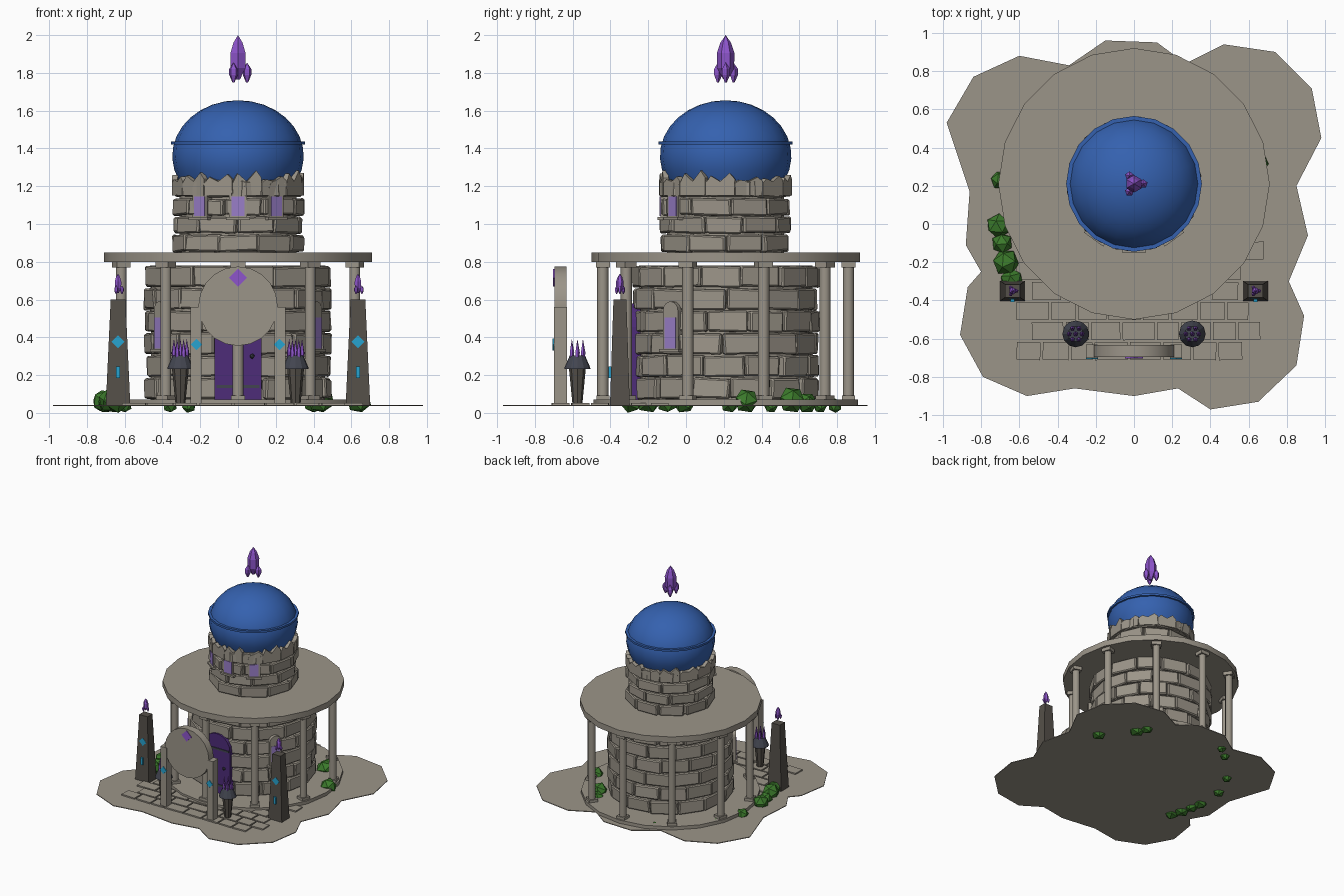
import bpy, bmesh, math, random
from mathutils import Matrix, Vector

random.seed(4)
cube = bpy.data.objects.get("Cube")
if cube:
    bpy.data.objects.remove(cube)

AXIS = Vector((0, 0.21, 0))   # tower axis
T = Matrix.Translation


def material(name, rgb):
    m = bpy.data.materials.new(name)
    m.use_nodes = True
    m.diffuse_color = (*rgb, 1)
    m.node_tree.nodes["Principled BSDF"].inputs["Base Color"].default_value = (*rgb, 1)
    return m


stone = material("stone", (0.33, 0.30, 0.25))
dark_stone = material("dark stone", (0.09, 0.08, 0.067))
slate = material("slate", (0.055, 0.06, 0.08))
blue = material("dome blue", (0.035, 0.12, 0.43))
violet = material("crystal violet", (0.27, 0.09, 0.6))
lavender = material("window lavender", (0.32, 0.21, 0.58))
door_purple = material("door purple", (0.075, 0.025, 0.19))
cyan = material("rune cyan", (0.02, 0.37, 0.63))
green = material("leaf green", (0.045, 0.2, 0.025))


def make(name, bm, mat, smooth=None, bevel=0):
    bmesh.ops.remove_doubles(bm, verts=bm.verts, dist=1e-5)
    bmesh.ops.recalc_face_normals(bm, faces=bm.faces)
    mesh = bpy.data.meshes.new(name)
    bm.to_mesh(mesh)
    bm.free()
    mesh.materials.append(mat)
    ob = bpy.data.objects.new(name, mesh)
    bpy.context.collection.objects.link(ob)
    if smooth:
        bpy.ops.object.select_all(action='DESELECT')
        ob.select_set(True)
        bpy.context.view_layer.objects.active = ob
        bpy.ops.object.shade_smooth_by_angle(angle=math.radians(smooth))
    if bevel:
        mod = ob.modifiers.new("Bevel", 'BEVEL')
        mod.width, mod.segments = bevel, 1
    return ob


def box(bm, mat, size):
    return bmesh.ops.create_cube(bm, size=1, matrix=mat @ Matrix.Diagonal((*size, 1)))["verts"]


def lathe(bm, profile, sides, loc=(0, 0, 0), scale=1, mat=Matrix()):
    """Revolve (radius, height) pairs about z; first vertex at +y."""
    rings = []
    for r, z in profile:
        rings.append([bm.verts.new(T(loc) @ mat @ Vector((
            r * scale * math.sin(2 * math.pi * i / sides),
            r * scale * math.cos(2 * math.pi * i / sides), z * scale))) for i in range(sides)])
    for a, b in zip(rings, rings[1:]):
        for i in range(sides):
            j = (i + 1) % sides
            bm.faces.new((a[i], a[j], b[j], b[i]))
    for ring, (r, z) in ((rings[0], profile[0]), (rings[-1], profile[-1])):
        if r > 0.001:
            bm.faces.new(ring)


def plate(bm, pts, depth, mat):
    """Extrude an (x, z) outline by depth towards -y."""
    back = [bm.verts.new(mat @ Vector((x, 0, z))) for x, z in pts]
    front = [bm.verts.new(mat @ Vector((x, -depth, z))) for x, z in pts]
    bm.faces.new(back)
    bm.faces.new(front)
    for i in range(len(pts)):
        j = (i + 1) % len(pts)
        bm.faces.new((back[i], back[j], front[j], front[i]))


def arch(w, h, n=8):
    arc = [(w * math.cos(math.pi * i / n), h - w + w * math.sin(math.pi * i / n)) for i in range(n + 1)]
    return [(-w, 0), (w, 0)] + arc


def on_wall(deg, r, z):
    return T(AXIS + Vector((0, 0, z))) @ Matrix.Rotation(math.radians(deg), 4, 'Z') @ T((0, -r, 0))


# Ground sheet with lobed outline
outline = [(-.56, .90), (-.31, .86), (0, .90), (.23, .86), (.40, .97), (.65, .93), (.85, .74), (.89, .48),
           (.81, .30), (.91, .06), (.85, -.20), (.98, -.45), (.93, -.71), (.74, -.90), (.47, -.94),
           (.27, -.84), (.12, -.95), (-.15, -.96), (-.34, -.83), (-.60, -.88), (-.84, -.77),
           (-.98, -.53), (-.86, -.17), (-.88, .11), (-.80, .25), (-.87, .33), (-.91, .58), (-.79, .80)]
bm = bmesh.new()
plate(bm, outline, 0.006, T((0, 0, 0.042)) @ Matrix.Rotation(-math.pi / 2, 4, 'X') @ Matrix.Diagonal((1, -1, -1, 1)))
make("ground", bm, stone)

# Paving slabs outside the plinth
bm = bmesh.new()
for row in range(6):
    y = -0.665 + row * 0.105
    x = -0.62 + 0.08 * (row % 2)
    while x < 0.6:
        w = random.uniform(0.12, 0.19)
        c = Vector((x + w / 2, y, 0.046))
        if (c - AXIS).xy.length > 0.66 and abs(c.x) < 0.62 and (row < 3 or c.x > -0.6):
            box(bm, T(c) @ Matrix.Rotation(random.uniform(-.04, .04), 4, 'Z'), (w - 0.012, 0.092, 0.014))
        x += w
make("paving", bm, stone)

# Plinth and roof slab
for name, r, z0, z1 in (("plinth", 0.70, 0.04, 0.07), ("roof_slab", 0.71, 0.80, 0.85)):
    bm = bmesh.new()
    lathe(bm, [(r, z0), (r, z1)], 20, AXIS)
    make(name, bm, stone, 30)

# Ring of ten columns
bm = bmesh.new()
for i in range(10):
    m = on_wall(i * 36, 0.65, 0)
    lathe(bm, [(0.03, 0.07), (0.03, 0.80)], 10, mat=m)
    box(bm, m @ T((0, 0, 0.785)), (0.08, 0.075, 0.03))
    box(bm, m @ T((0, 0, 0.08)), (0.075, 0.07, 0.025))
make("columns", bm, stone, 40)


# Brick walls
def brick_wall(name, r, z0, z1, rows, count):
    bm = bmesh.new()
    lathe(bm, [(r - 0.025, z0), (r - 0.025, z1)], 20, AXIS)
    make(name + "_core", bm, stone)
    bm = bmesh.new()
    h = (z1 - z0) / rows
    for row in range(rows):
        shift = (row % 2) * 0.5 + random.uniform(-.15, .15)
        for i in range(count):
            grow = random.uniform(-0.07, 0.07)
            w = 2 * math.pi * r / count * (1 + grow)
            out = r - 0.03 + random.uniform(-0.008, 0.006)
            m = on_wall((i + shift) * 360 / count, out, z0 + (row + 0.5) * h)
            m = m @ Matrix.Rotation(random.uniform(-.03, .03), 4, 'Y')
            for v in box(bm, m, (w - 0.008, 0.06, h - 0.01)):
                v.co += Vector([random.uniform(-.005, .005) for k in range(3)])
    make(name + "_bricks", bm, stone, bevel=0.008)


brick_wall("lower_wall", 0.485, 0.07, 0.78, 6, 14)
brick_wall("upper_wall", 0.335, 0.85, 1.235, 4, 10)

# Broken stone crown around the foot of the dome
bm = bmesh.new()
for i in range(14):
    p = random.uniform(0.03, 0.07)
    pts = [(-.075, 0), (.075, 0), (.078, .06 + p * .5), (.05, .065 + p), (0, .075), (-.05, .05 + p), (-.078, .065)]
    plate(bm, pts, 0.03, on_wall(i * 360 / 14 + 8, 0.315, 1.15))
make("broken_crown", bm, stone)

# Dome and its band
bm = bmesh.new()
profile = [(0.348 * math.cos(t), 1.36 + 0.295 * math.sin(t))
           for t in [math.radians(-26 + i * 116 / 10) for i in range(11)]]
lathe(bm, profile, 20, AXIS)
make("dome", bm, blue, 40)
bm = bmesh.new()
lathe(bm, [(0.33, 1.42), (0.355, 1.42), (0.355, 1.437), (0.33, 1.437)], 20, AXIS)
make("dome_band", bm, blue, 30)


# Crystal clusters: one large shard with three small ones
def crystal(name, loc, s):
    bm = bmesh.new()
    lathe(bm, [(0.012, -.11), (.045, -.05), (.046, .03), (.028, .085), (0, .125)], 6, loc, s)
    for deg in (0, 120, 240):
        a = math.radians(deg)
        off = Vector((math.cos(a), math.sin(a), 0)) * 0.048 * s
        lathe(bm, [(.006, -.125), (.024, -.085), (.024, -.055), (0, -.02)], 5, Vector(loc) + off, s)
    make(name, bm, violet)


crystal("dome_crystal", AXIS + Vector((0, 0, 1.875)), 1)

# Arched windows: surround, sill and pane
frames, panes = bmesh.new(), bmesh.new()
for deg, r, z, h in ((0, .30, 1.03, .2), (36, .30, 1.03, .2), (-36, .30, 1.03, .2),
                     (55, .465, .33, .26), (-55, .465, .33, .26)):
    m = on_wall(deg, r, z)
    plate(frames, arch(0.048, h), 0.045, m)
    box(frames, m @ T((0, -0.03, 0)), (0.125, 0.06, 0.016))
    w, top = 0.035, h - 0.085
    plate(panes, [(-w, .012), (w, .012), (w, top), (-w, top)], 0.006, m @ T((0, -.043, 0)))
make("window_frames", frames, stone)
make("window_panes", panes, lavender)

# Door, straps and knob
bm = bmesh.new()
plate(bm, arch(0.125, 0.51, 10), 0.05, on_wall(0, 0.45, 0.07))
make("door", bm, door_purple)
bm = bmesh.new()
for z in (0.14, 0.45):
    box(bm, T((0, -0.292, z)), (0.23, 0.008, 0.016))
bmesh.ops.create_icosphere(bm, subdivisions=1, radius=0.014, matrix=T((0.075, -0.3, 0.30)))
make("door_fittings", bm, slate)

# Standing disc with side posts
bm = bmesh.new()
lathe(bm, [(0.21, 0), (0.21, 0.065)], 20, (0, -0.632, 0.565), mat=Matrix.Rotation(math.pi / 2, 4, 'X'))
make("portal_disc", bm, stone, 30)
bm, runes = bmesh.new(), bmesh.new()


def diamond(bm, x, y, z, s):
    plate(bm, [(-s, 0), (0, -s), (s, 0), (0, s)], 0.008, T((x, y, z)))


for side in (-1, 1):
    box(bm, T((side * 0.222, -0.665, 0.30)), (0.06, 0.07, 0.52))
    diamond(runes, side * 0.22, -0.698, 0.362, 0.031)
    diamond(runes, side * 0.635, -0.385, 0.377, 0.034)
    box(runes, T((side * 0.635, -0.397, 0.215)), (0.022, 0.024, 0.06))
make("portal_posts", bm, stone)
bm = bmesh.new()
diamond(bm, 0, -0.695, 0.715, 0.047)
make("portal_gem", bm, violet)
make("runes", runes, cyan)

for side, label in ((-1, "right"), (1, "left")):
    # Tapered obelisk with crystal
    x = side * 0.635
    bm = bmesh.new()
    for v in box(bm, T((x, -0.35, 0.32)), (0.13, 0.105, 0.56)):
        if v.co.z > 0.5:
            v.co.x = x + (v.co.x - x) * 0.6
            v.co.y = -0.35 + (v.co.y + 0.35) * 0.65
    make(label + "_obelisk", bm, dark_stone)
    crystal(label + "_obelisk_crystal", (x, -0.35, 0.683), 0.43)

    # Brazier: tapered stand, flared bowl, crystal spikes
    loc = Vector((side * 0.305, -0.575, 0))
    bm = bmesh.new()
    lathe(bm, [(0.026, 0.045), (0.045, 0.24)], 8, loc)
    make(label + "_brazier_stand", bm, dark_stone)
    bm = bmesh.new()
    lathe(bm, [(0.07, 0.232), (0.066, 0.245), (0.04, 0.305)], 12, loc)
    make(label + "_brazier_bowl", bm, slate)
    bm = bmesh.new()
    for i in range(7):
        a = i * math.pi / 3
        off = Vector((math.cos(a), math.sin(a), 0)) * (0.034 if i < 6 else 0)
        lathe(bm, [(0.01, 0.28), (0.013, 0.32), (0, 0.392)], 5, loc + off)
    make(label + "_brazier_crystals", bm, violet)

# Bushes around the plinth
bm = bmesh.new()
for x, y, r in ((-.71, -.01, .058), (-.69, -.10, .05), (-.67, -.20, .063), (-.64, -.29, .055),
                (-.70, .23, .045), (-.60, .45, .035), (-.36, .71, .035), (-.26, .79, .035),
                (.64, .32, .06), (.44, .56, .065), (.40, .64, .05)):
    m = T((x, y, r + 0.012)) @ Matrix.Rotation(random.uniform(0, 3), 4, Vector((1, 2, 3)))
    bmesh.ops.create_icosphere(bm, subdivisions=1, radius=r * 1.12, matrix=m)
low = min(v.co.z for v in bm.verts)
for v in bm.verts:
    v.co.z -= low
make("bushes", bm, green)
